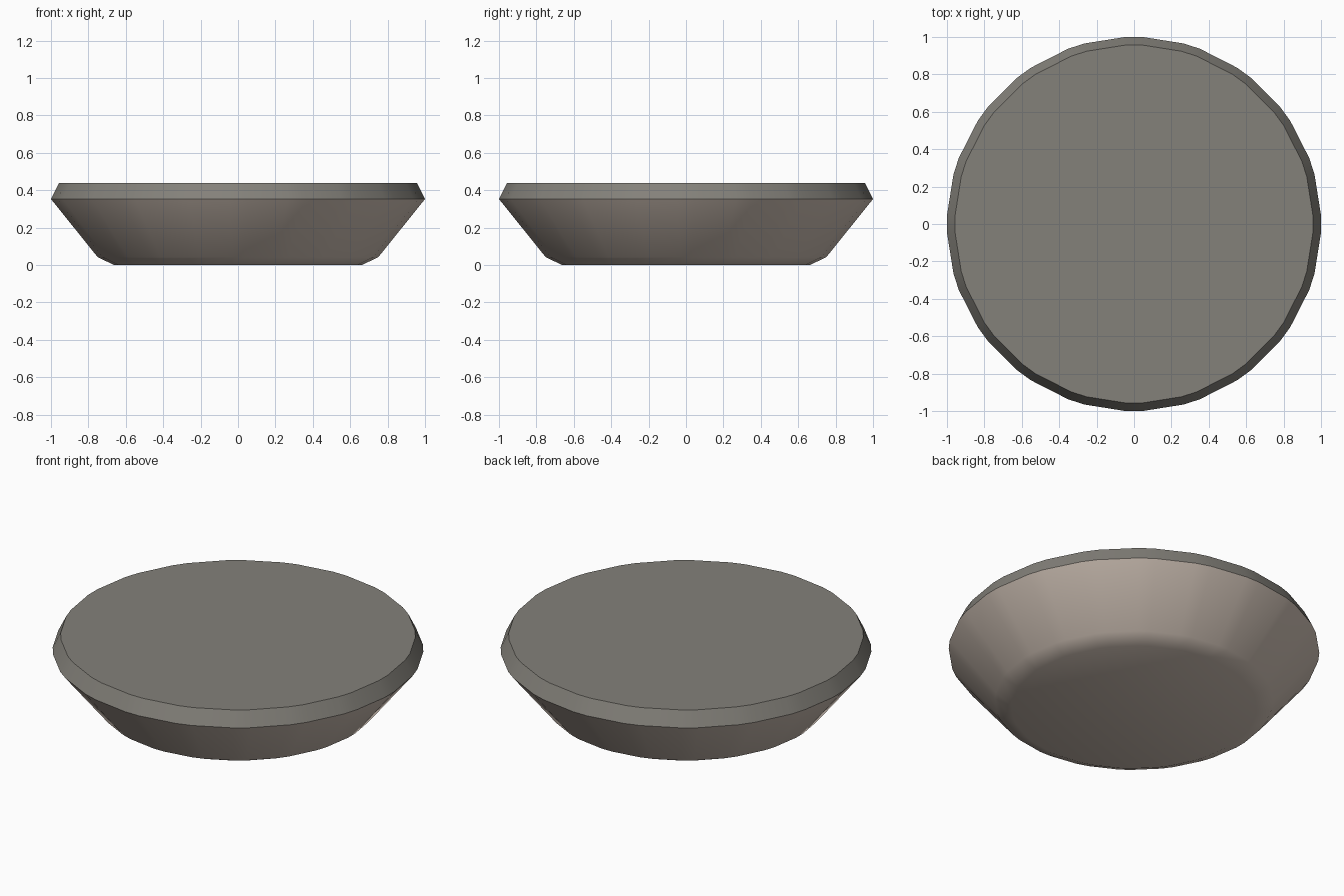
import bpy, bmesh
from math import cos, sin, radians

if "Cube" in bpy.data.objects:
    bpy.data.objects.remove(bpy.data.objects["Cube"])

# Dish profile from base to top: (radius, height)
profile = [(0.662, 0.0), (0.75, 0.042), (1.0, 0.353), (0.957, 0.44)]

# Twenty-sided outline with each corner narrowly bevelled
angles = [radians(18 * i + d) for i in range(20) for d in (-2.6, 2.6)]
n = len(angles)
scale = 1 / cos(radians(2.6))

bm = bmesh.new()
rings = [[bm.verts.new((r * scale * cos(a), r * scale * sin(a), z)) for a in angles]
         for r, z in profile]

# Sloping walls: the body below the rim uses slot 0, the rim band slot 1
for k, (low, high) in enumerate(zip(rings, rings[1:])):
    for i in range(n):
        j = (i + 1) % n
        face = bm.faces.new((low[i], low[j], high[j], high[i]))
        face.material_index = 1 if k == 2 else 0

# Flat base and flat top
bm.faces.new(rings[0][::-1])
bm.faces.new(rings[-1]).material_index = 1
bmesh.ops.recalc_face_normals(bm, faces=bm.faces)

mesh = bpy.data.meshes.new("round_dish")
bm.to_mesh(mesh)
bm.free()
dish = bpy.data.objects.new("round_dish", mesh)
bpy.context.collection.objects.link(dish)

# Warm grey body, darker grey top
for name, colour in (("body_grey", (0.62, 0.53, 0.46, 1)),
                     ("top_grey", (0.23, 0.22, 0.195, 1))):
    mat = bpy.data.materials.new(name)
    mat.diffuse_color = colour
    mat.use_nodes = True
    mat.node_tree.nodes["Principled BSDF"].inputs["Base Color"].default_value = mat.diffuse_color
    mesh.materials.append(mat)

# Soft base edge, crisp rim and top edge
bpy.context.view_layer.objects.active = dish
dish.select_set(True)
bpy.ops.object.shade_smooth_by_angle(angle=radians(32))
